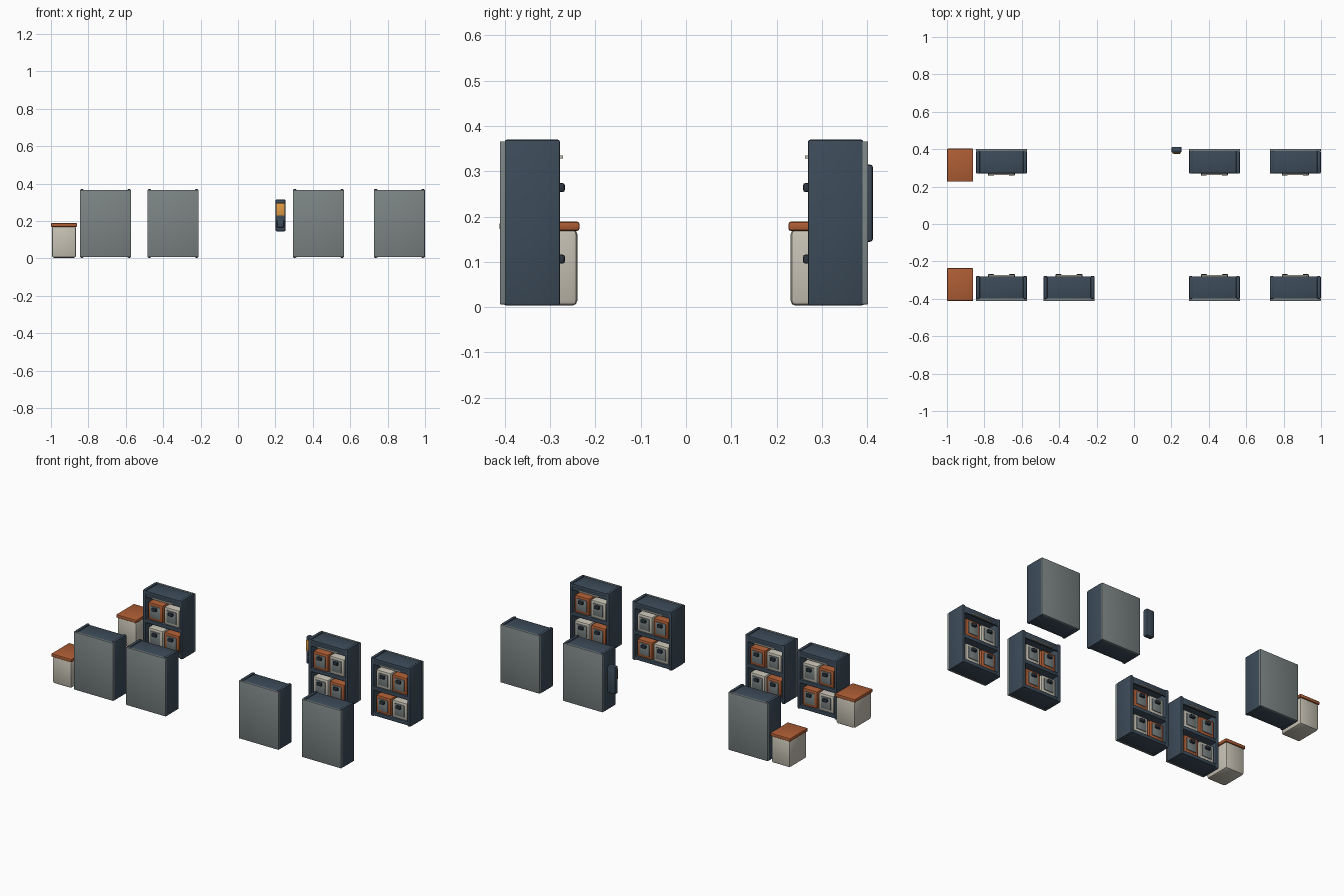
import bpy, bmesh
from math import pi, radians
from mathutils import Matrix

if "Cube" in bpy.data.objects:
    bpy.data.objects.remove(bpy.data.objects["Cube"])


def mat(name, rgb):
    m = bpy.data.materials.new(name)
    m.diffuse_color = (*rgb, 1)
    m.use_nodes = True
    m.node_tree.nodes["Principled BSDF"].inputs["Base Color"].default_value = m.diffuse_color
    return m


NAVY = mat("navy", (0.045, 0.07, 0.10))
GREY = mat("grey", (0.20, 0.23, 0.23))
ORANGE = mat("orange", (0.42, 0.11, 0.035))
CREAM = mat("cream", (0.56, 0.53, 0.45))
AMBER = mat("amber", (0.75, 0.33, 0.06))
DARK = mat("dark", (0.025, 0.035, 0.05))


def box(name, x, y, z, m, frame, bevel=0.003):
    """Bevelled box from (min, max) ranges, placed by a frame matrix."""
    bm = bmesh.new()
    bmesh.ops.create_cube(bm, size=1)
    for v in bm.verts:
        v.co = [(a[0] + a[1]) / 2 + c * (a[1] - a[0]) for a, c in zip((x, y, z), v.co)]
    if bevel:
        bmesh.ops.bevel(bm, geom=bm.edges[:], offset=bevel, segments=2, profile=0.5, affect='EDGES')
    me = bpy.data.meshes.new(name)
    bm.to_mesh(me)
    bm.free()
    me.materials.append(m)
    ob = bpy.data.objects.new(name, me)
    bpy.context.collection.objects.link(ob)
    ob.matrix_world = frame
    bpy.ops.object.select_all(action='DESELECT')
    ob.select_set(True)
    bpy.context.view_layer.objects.active = ob
    bpy.ops.object.shade_smooth_by_angle(angle=radians(35))
    return ob


def storage_box(cx, z0, colour, f):
    # crate with label plate and pull
    box("crate", (cx - 0.051, cx + 0.051), (-0.058, 0.045), (z0, z0 + 0.108), colour, f, 0.007)
    plate = GREY
    box("crate_plate", (cx - 0.034, cx + 0.034), (-0.062, -0.055), (z0 + 0.018, z0 + 0.092), plate, f, 0.002)
    box("crate_pull", (cx - 0.016, cx + 0.016), (-0.077, -0.06), (z0 + 0.066, z0 + 0.086), DARK, f, 0.005)


def shelf(f, parity):
    w, front, back = 0.136, -0.0665, 0.0565
    # side panels
    for s in (-1, 1):
        xs = sorted((s * w, s * (w - 0.02)))
        box("side_panel", xs, (front, back), (0.003, 0.37), NAVY, f, 0.006)
    # boards
    for name, z in (("bottom_board", (0.008, 0.03)), ("middle_board", (0.165, 0.188)), ("top_board", (0.342, 0.364))):
        box(name, (-w + 0.015, w - 0.015), (front + 0.002, back), z, NAVY, f)
    box("back_panel", (-w, w), (back - 0.003, 0.0665), (0.006, 0.366), GREY, f, 0.002)
    # label strip under the top board
    box("label_strip", (-0.07, 0.07), (-0.073, -0.062), (0.328, 0.335), CREAM, f, 0.001)
    box("label_rail", (-w + 0.015, w - 0.015), (-0.064, -0.054), (0.324, 0.345), NAVY, f, 0.002)
    # four crates in alternating colours
    for row, z0 in enumerate((0.03, 0.188)):
        for col, cx in enumerate((-0.056, 0.056)):
            storage_box(cx, z0, CREAM if (row + col + parity) % 2 == 0 else ORANGE, f)


def bin_unit(f):
    box("bin_body", (-0.065, 0.065), (-0.105, 0.063), (0.003, 0.172), CREAM, f, 0.012)
    box("bin_lid", (-0.07, 0.07), (-0.1095, 0.0675), (0.168, 0.189), ORANGE, f, 0.006)


def back_frame(x):
    return Matrix.Translation((x, 0.3355, 0))


def front_frame(x):
    return Matrix.Translation((x, -0.3445, 0)) @ Matrix.Rotation(pi, 4, 'Z')


# shelving: back row faces -y, front row faces +y
for x, p in ((-0.7085, 0), (0.43, 0), (0.8625, 1)):
    shelf(back_frame(x), p)
for x, p in ((-0.7085, 1), (-0.3475, 0), (0.43, 1), (0.8625, 0)):
    shelf(front_frame(x), p)

# lidded bins
bin_unit(back_frame(-0.93))
bin_unit(front_frame(-0.93))

# wall terminal
t = Matrix.Translation((0.2275, 0, 0))
box("terminal_body", (-0.027, 0.027), (0.382, 0.413), (0.144, 0.315), NAVY, t, 0.007)
box("terminal_screen", (-0.022, 0.022), (0.376, 0.386), (0.228, 0.295), AMBER, t, 0.002)
box("terminal_keypad", (-0.018, 0.018), (0.373, 0.386), (0.165, 0.205), NAVY, t, 0.004)
